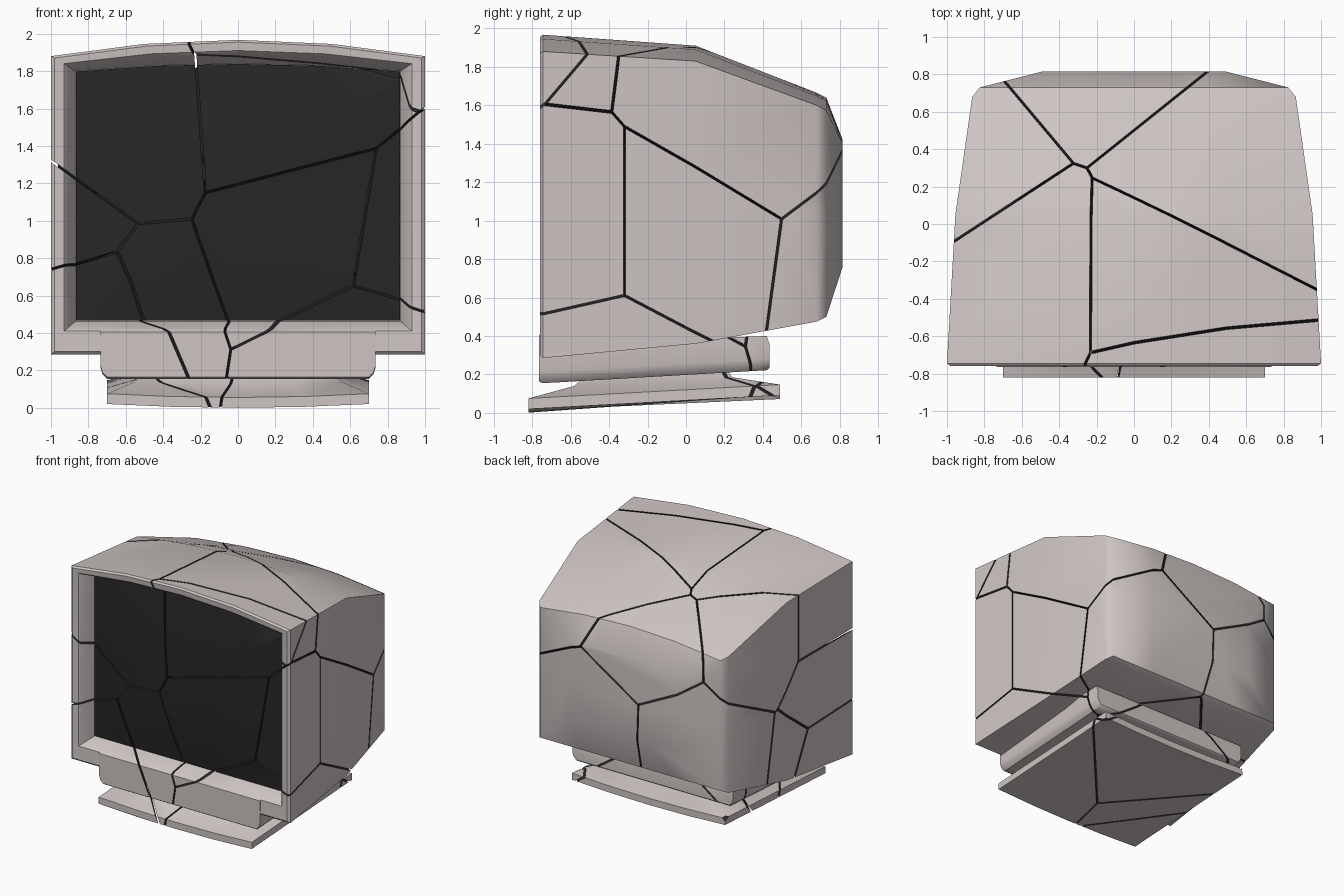
import bpy, bmesh, math
from mathutils import Vector

if "Cube" in bpy.data.objects:
    bpy.data.objects.remove(bpy.data.objects["Cube"])

GAP = 0.006

# Centres of the broken pieces; cracks run halfway between neighbours
SEEDS = [Vector(s) for s in (
    (-.69, -.45, 1.53), (.28, -.45, 1.60), (.38, -.94, 2.02), (.61, .21, 1.52),
    (.45, -.50, .95), (.87, -.50, .88), (.87, -.14, .88), (.72, -.40, .40),
    (-.60, -.20, .60), (-1.10, -.45, .96), (-.95, -.50, .45),
    (-1.18, .30, 1.53), (-.15, 1.16, 1.52), (.35, .75, .75),
    (-.55, .60, .72), (-.10, .35, .10))]


def material(name, shade):
    m = bpy.data.materials.new(name)
    m.diffuse_color = (*shade, 1)
    m.use_nodes = True
    m.node_tree.nodes["Principled BSDF"].inputs["Base Color"].default_value = m.diffuse_color
    return m


SHELL = material("warm_grey_plastic", (.62, .56, .55))
GLASS = material("dark_glass", (.02, .02, .02))
CRACK = material("crack_dark", (.02, .02, .02))


def arch_ring(y, hw, z0, z1, zc):
    """Cross-section of the case: flat bottom, straight sides, arched top."""
    low = [(f * hw, z0) for f in (-1, -.5, 0, .5, 1)]
    side = z0 + (z1 - z0) * .5
    top = [(f * hw, zc - (zc - z1) * f * f) for f in (1, .5, 0, -.5, -1)]
    return [Vector((x, y, z)) for x, z in low + [(hw, side)] + top + [(-hw, side)]]


def loft(rings):
    """Closed solid through a list of equal-length point rings."""
    bm = bmesh.new()
    loops = [[bm.verts.new(p) for p in r] for r in rings]
    n = len(loops[0])
    for a, b in zip(loops, loops[1:]):
        for i in range(n):
            j = (i + 1) % n
            bm.faces.new((a[i], a[j], b[j], b[i]))
    bm.faces.new(loops[0])
    bm.faces.new(loops[-1])
    bmesh.ops.recalc_face_normals(bm, faces=bm.faces)
    return bm


def cut_cell(solid, seed):
    """Keep only the part of the solid that belongs to one seed."""
    bm = solid.copy()
    others = sorted((s for s in SEEDS if s is not seed), key=lambda s: (s - seed).length)
    for o in others:
        no = (o - seed).normalized()
        co = (o + seed) / 2 - no * GAP
        bmesh.ops.bisect_plane(bm, geom=bm.verts[:] + bm.edges[:] + bm.faces[:],
                               dist=1e-5, plane_co=co, plane_no=no, clear_outer=True)
        rim = [e for e in bm.edges if e.is_boundary]
        if rim:
            res = bmesh.ops.triangle_fill(bm, edges=rim, use_beauty=True, normal=no)
            for g in res["geom"]:
                if isinstance(g, bmesh.types.BMFace):
                    g.material_index = 1
        if not bm.faces:
            break
    if bm.faces:
        bmesh.ops.recalc_face_normals(bm, faces=bm.faces)
    return bm


def shatter(name, solid, mat):
    """Break a solid into its pieces and store them as one object."""
    mesh = bpy.data.meshes.new(name)
    whole = bmesh.new()
    for seed in SEEDS:
        piece = cut_cell(solid, seed)
        tmp = bpy.data.meshes.new("tmp")
        piece.to_mesh(tmp)
        whole.from_mesh(tmp)
        bpy.data.meshes.remove(tmp)
        piece.free()
    whole.to_mesh(mesh)
    whole.free()
    solid.free()
    mesh.materials.append(mat)
    mesh.materials.append(CRACK)
    ob = bpy.data.objects.new(name, mesh)
    bpy.context.collection.objects.link(ob)
    bpy.ops.object.select_all(action='DESELECT')
    ob.select_set(True)
    bpy.context.view_layer.objects.active = ob
    bpy.ops.object.shade_smooth_by_angle(angle=math.radians(38))
    return ob


# Case: screen recess, bezel lip, then the tapering shell to the back
shatter("case", loft([arch_ring(*r) for r in (
    (-.62, .870, .462, 1.80, 1.84),
    (-.74, .915, .422, 1.83, 1.895),
    (-.755, .930, .410, 1.84, 1.91),
    (-.76, .980, .300, 1.87, 1.955),
    (-.745, 1.0, .285, 1.88, 1.967),
    (.05, .955, .360, 1.83, 1.91),
    (.68, .865, .475, 1.60, 1.665),
    (.73, .825, .500, 1.575, 1.64),
    (.815, .490, .760, 1.40, 1.42))]), SHELL)

# Screen: slightly bulging glass
shatter("screen", loft([arch_ring(*r) for r in (
    (-.60, .867, .466, 1.798, 1.838),
    (-.635, .867, .466, 1.798, 1.838),
    (-.660, .600, .670, 1.580, 1.610),
    (-.675, .300, .900, 1.350, 1.370))]), GLASS)


# Plinth: chin under the bezel running back below the case
def plinth_ring(y, low, high):
    half = [(.70, low), (.725, low + .025), (.735, low + .06), (.735, high)]
    pts = half + [(-x, z) for x, z in reversed(half)]
    return [Vector((x, y, z)) for x, z in pts]


shatter("plinth", loft([plinth_ring(*r) for r in (
    (-.764, .165, .405), (-.75, .155, .415), (-.68, .158, .36),
    (.42, .222, .40), (.435, .235, .355))]), SHELL)


# Foot: tilted plate with a gently bowed underside and a tapering neck
def foot_ring(h, hx, y0, y1):
    fs = (-1, -.5, 0, .5, 1)
    pts = [(f * hx, y0) for f in fs] + [(f * hx, y1) for f in reversed(fs)]
    return [Vector((x, y, .02 + .055 * (y + .82) + h - .02 * (1 - (x / .7) ** 2)))
            for x, y in pts]


shatter("foot", loft([foot_ring(*r) for r in (
    (0, .70, -.82, .49), (.055, .70, -.82, .49),
    (.115, .55, -.58, .24), (.175, .50, -.52, .20))]), SHELL)
